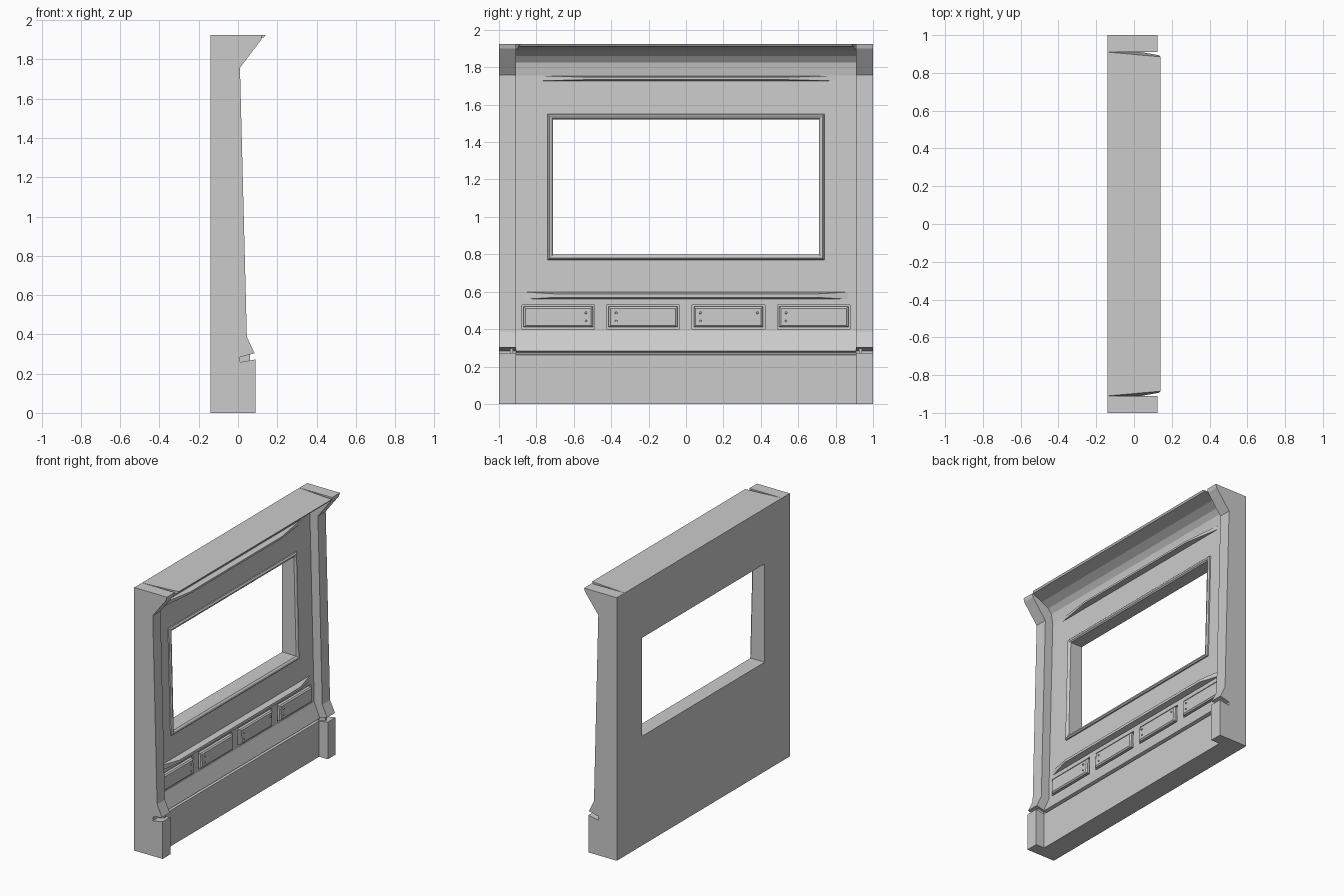
import bpy, bmesh, math
from mathutils import Matrix

if "Cube" in bpy.data.objects:
    bpy.data.objects.remove(bpy.data.objects["Cube"])


def finish(name, bm):
    bmesh.ops.recalc_face_normals(bm, faces=bm.faces)
    me = bpy.data.meshes.new(name)
    bm.to_mesh(me)
    bm.free()
    ob = bpy.data.objects.new(name, me)
    bpy.context.collection.objects.link(ob)
    return ob


def loft(name, loops, caps=True, ring=False):
    """Skin a list of equal-length point loops."""
    bm = bmesh.new()
    vs = [[bm.verts.new(p) for p in l] for l in loops]
    n = len(vs[0])
    for a, b in zip(vs, vs[1:] + ([vs[0]] if ring else [])):
        for i in range(n):
            j = (i + 1) % n
            bm.faces.new((a[i], a[j], b[j], b[i]))
    if caps and not ring:
        bm.faces.new(vs[0])
        bm.faces.new(vs[-1])
    return finish(name, bm)


def face_x(z):
    """Front of the leaning wall panel at height z."""
    return -0.02 - 0.035 * (z - 0.39) / 1.365


def rect(y, z, hw, hh, d):
    """Rectangle lying on the leaning panel, raised by d."""
    return [(face_x(z + b * hh) + d, y + a * hw, z + b * hh)
            for a, b in ((-1, -1), (1, -1), (1, 1), (-1, 1))]


def cut(target, cutter):
    m = target.modifiers.new("cut", 'BOOLEAN')
    m.operation = 'DIFFERENCE'
    m.solver = 'EXACT'
    m.object = cutter
    bpy.context.view_layer.objects.active = target
    bpy.ops.object.modifier_apply(modifier=m.name)
    bpy.data.objects.remove(cutter)


# Wall body with base, groove, sloped skirting and coved cornice
wall_profile = [(-0.14, 0), (0.02, 0), (0.02, 0.262), (0.0, 0.268), (0.0, 0.276), (0.025, 0.283),
                (-0.02, 0.39), (-0.055, 1.755), (-0.043, 1.825), (-0.015, 1.86),
                (0.04, 1.89), (0.132, 1.912), (0.14, 1.925), (-0.14, 1.925)]
wall = loft("wall_body", [[(x, s * (0.91 - max(0, x - 0.115)), z) for x, z in wall_profile]
                          for s in (-1, 1)])

# Window opening
WZ = 1.16
cut(wall, loft("window_cutter", [[(x, a * 0.71, WZ + b * 0.36)
                                  for a, b in ((-1, -1), (1, -1), (1, 1), (-1, 1))]
                                 for x in (-0.3, 0.3)]))

# Window frame moulding
loft("window_frame", [rect(0, WZ, 0.71 + o, 0.36 + o, d) for o, d in
                      ((0.03, -0.005), (0.028, 0.008), (0.02, 0.016),
                       (0.008, 0.013), (0.0, 0.004), (0.0, -0.02))], ring=True)

# Side pillars
pillar_profile = [(-0.14, 0), (0.09, 0), (0.09, 0.272), (0.01, 0.258), (0.01, 0.284),
                  (0.06, 0.297), (0.085, 0.303), (0.045, 0.388), (0.01, 1.758),
                  (0.118, 1.9), (0.125, 1.925), (-0.14, 1.925)]
for side, s in (("left", -1), ("right", 1)):
    loft("pillar_" + side, [[(x, s * y, z) for x, z in pillar_profile] for y in (0.91, 1.0)])
    # Small joint block in the pillar slot
    loft("pillar_joint_" + side, [[(x, s * y, z) for x, z in
                                   ((0.0, 0.25), (0.06, 0.26), (0.06, 0.298), (0.0, 0.298))]
                                  for y in (0.925, 0.94)])

# Tapered horizontal ledges
for name, z0, z1, back, front in (("lower_ledge", 0.56, 0.598, 0.865, 0.70),
                                  ("upper_ledge", 1.727, 1.754, 0.80, 0.53)):
    zc, h = (z0 + z1) / 2, (z1 - z0) / 2
    loft(name, [rect(0, zc, back, h, -0.01), rect(0, zc, back, h, 0.001),
                rect(0, zc, front, h * 0.5, 0.04)])

# Lower panels: pocket, raised plate and rivets
panels = ((-0.683, (0.148,)), (-0.23, (-0.143,)), (0.227, (-0.15, 0.155)), (0.683, (-0.148,)))
PZ = 0.465
for i, (y, rivets) in enumerate(panels):
    cut(wall, loft("pocket_cutter", [rect(y, PZ, 0.195, 0.065, d) for d in (-0.014, 0.05)]))
    loft(f"panel_plate_{i + 1}", [rect(y, PZ, hw, hh, d) for hw, hh, d in
                                  ((0.185, 0.055, -0.02), (0.185, 0.055, 0.008),
                                   (0.175, 0.046, 0.016))])
    for r in rivets:
        for dz in ((0.022,) if r == 0.155 else (-0.022, 0.022)):
            bm = bmesh.new()
            bmesh.ops.create_cone(bm, cap_ends=True, segments=8, radius1=0.007,
                                  radius2=0.005, depth=0.008,
                                  matrix=Matrix.Translation((face_x(PZ) + 0.018, y + r, PZ + dz))
                                  @ Matrix.Rotation(math.pi / 2, 4, 'Y'))
            finish(f"rivet_{i + 1}", bm)
